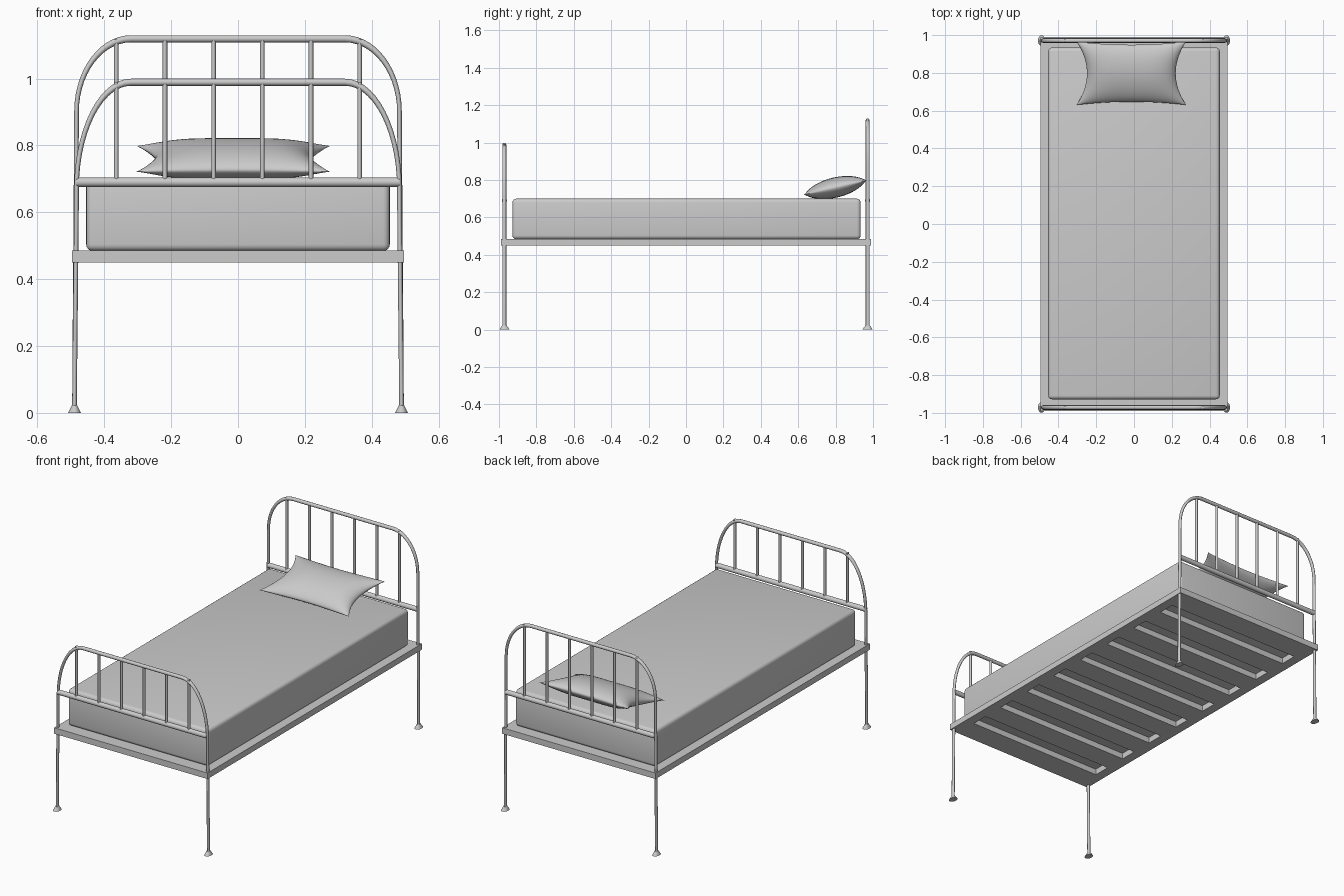
import bpy, bmesh, math

if "Cube" in bpy.data.objects:
    bpy.data.objects.remove(bpy.data.objects["Cube"])


def make_object(name, bm, angle=40):
    bmesh.ops.recalc_face_normals(bm, faces=bm.faces)
    me = bpy.data.meshes.new(name)
    bm.to_mesh(me)
    bm.free()
    ob = bpy.data.objects.new(name, me)
    bpy.context.collection.objects.link(ob)
    activate(ob)
    if angle:
        bpy.ops.object.shade_smooth_by_angle(angle=math.radians(angle))
    return ob


def activate(ob):
    bpy.ops.object.select_all(action='DESELECT')
    ob.select_set(True)
    bpy.context.view_layer.objects.active = ob


def cone(name, loc, r1, r2, depth, scale=(1, 1, 1), rot=(0, 0, 0)):
    bpy.ops.mesh.primitive_cone_add(vertices=24, radius1=r1, radius2=r2,
                                    depth=depth, location=loc, rotation=rot)
    ob = bpy.context.object
    ob.name = name
    ob.scale = scale
    bpy.ops.object.shade_smooth_by_angle(angle=math.radians(40))
    return ob


def arch(name, y, z_bend, z_top):
    # Tube is slightly narrower across x, so the curve is built squashed and scaled up
    k = 1.5
    half = [((-0.489, 0.005), (0, 0.1), (0, 0.1)),
            ((-0.483, z_bend), (0, -0.1), (0, 0.55 * (z_top - z_bend))),
            ((-0.32, z_top), (-0.09, 0), (0.1, 0))]
    pts = half + [((-p[0], p[1]), (-b[0], b[1]), (-a[0], a[1]))
                  for p, a, b in reversed(half)]
    cu = bpy.data.curves.new(name, 'CURVE')
    cu.dimensions = '3D'
    cu.bevel_depth = 0.007
    cu.bevel_resolution = 4
    cu.resolution_u = 14
    cu.use_fill_caps = True
    sp = cu.splines.new('BEZIER')
    sp.bezier_points.add(len(pts) - 1)
    for bp, (p, a, b) in zip(sp.bezier_points, pts):
        bp.handle_left_type = bp.handle_right_type = 'FREE'
        bp.co = (p[0], 0, p[1] / k)
        bp.handle_left = (p[0] + a[0], 0, (p[1] + a[1]) / k)
        bp.handle_right = (p[0] + b[0], 0, (p[1] + b[1]) / k)
    ob = bpy.data.objects.new(name, cu)
    bpy.context.collection.objects.link(ob)
    ob.location.y = y
    ob.scale = (1, k, k)
    activate(ob)
    bpy.ops.object.convert(target='MESH')
    bpy.ops.object.shade_smooth_by_angle(angle=math.radians(40))


# Headboard and footboard: arched tube, cross rail, spindles, feet
RAIL_Z = 0.69
for part, y, z_bend, z_top in (("headboard", 0.971, 0.90, 1.119),
                               ("footboard", -0.971, 0.67, 0.989)):
    arch(part + "_arch", y, z_bend, z_top)
    cone(part + "_cross_rail", (0, y, RAIL_Z), 0.014, 0.014, 0.966,
         rot=(0, math.pi / 2, 0))
    for i in range(6):
        x = -0.364 + i * 0.1456
        cone(f"{part}_spindle_{i + 1}", (x, y, (RAIL_Z + z_top) / 2),
             0.0068, 0.0068, z_top - RAIL_Z, scale=(1, 1.4, 1))
    for side in (-1, 1):
        cone(part + "_foot", (side * 0.489, y, 0.011), 0.0195, 0.0085, 0.022,
             scale=(1, 1.45, 1))

# Slatted base: a plate with eight slots
xs = [-0.496, -0.44, 0.44, 0.496]
ys = [-0.99]
for i in range(8):
    c = (i - 3.5) * 0.229
    ys += [c - 0.05, c + 0.05]
ys.append(0.99)
bm = bmesh.new()
grid = [[bm.verts.new((x, y, 0.45)) for x in xs] for y in ys]
for j in range(len(ys) - 1):
    for i in range(3):
        if not (i == 1 and j % 2 == 1):
            bm.faces.new((grid[j][i], grid[j][i + 1],
                          grid[j + 1][i + 1], grid[j + 1][i]))
base = bmesh.ops.extrude_face_region(bm, geom=bm.faces[:])
bmesh.ops.translate(bm, vec=(0, 0, 0.035),
                    verts=[v for v in base["geom"] if isinstance(v, bmesh.types.BMVert)])
make_object("slatted_base", bm, angle=0)

# Mattress: rounded box
bm = bmesh.new()
bmesh.ops.create_cube(bm, size=1)
for v in bm.verts:
    v.co = (v.co.x * 0.908, v.co.y * 1.862 + 0.003, v.co.z * 0.216 + 0.592)
bmesh.ops.bevel(bm, geom=bm.edges[:], offset=0.02, segments=4, profile=0.5,
                affect='EDGES')
make_object("mattress", bm)

# Pillow: two bulging sheets with pinched sides, leaning on the headboard
bm = bmesh.new()
N = 28
tilt = math.radians(13)
for s in (1, -1):
    rows = []
    for j in range(N + 1):
        v = math.sin((j / N - 0.5) * math.pi)
        row = []
        for i in range(N + 1):
            u = math.sin((i / N - 0.5) * math.pi)
            x = 0.29 * u * (1 - 0.19 * (1 - v * v))
            y = 0.172 * v * (1 - 0.1 * (1 - u * u))
            t = s * 0.054 * max(0, (1 - u ** 4) * (1 - v * v)) ** 0.6
            row.append(bm.verts.new((
                x - 0.014,
                y * math.cos(tilt) - t * math.sin(tilt) + 0.798,
                y * math.sin(tilt) + t * math.cos(tilt) + 0.760)))
        rows.append(row)
    for j in range(N):
        for i in range(N):
            bm.faces.new((rows[j][i], rows[j][i + 1],
                          rows[j + 1][i + 1], rows[j + 1][i]))
bmesh.ops.remove_doubles(bm, verts=bm.verts, dist=0.0001)
make_object("pillow", bm, angle=75)
